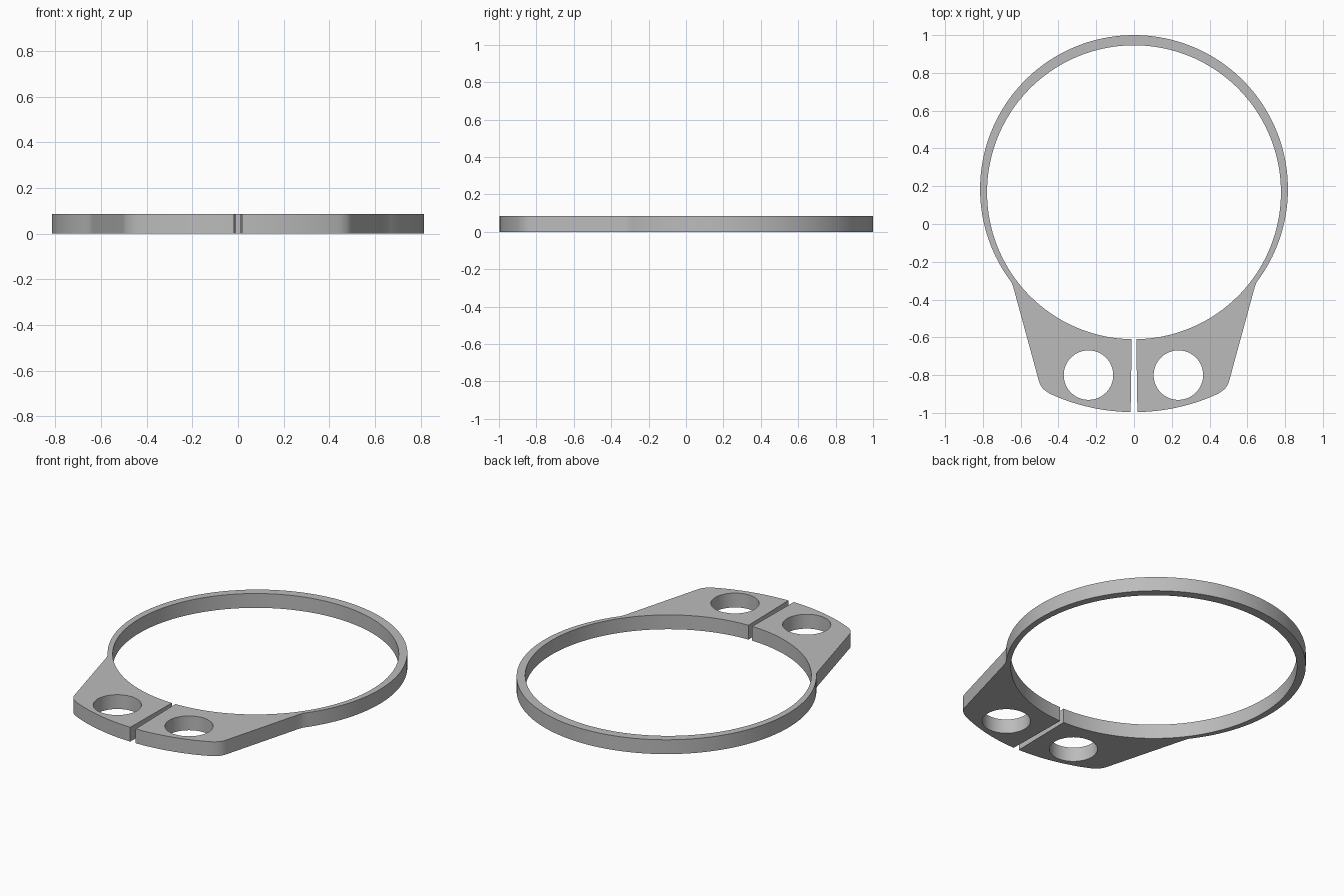
import bpy, bmesh
from math import pi, sin, cos, asin, atan2
from mathutils import Vector

cube = bpy.data.objects.get("Cube")
if cube:
    bpy.data.objects.remove(cube)

HEIGHT = 0.086
SHIFT = -0.003          # clamp details sit a hair off centre


def arc(cx, cy, r, a0, a1, n):
    return [Vector((cx + r * cos(a0 + (a1 - a0) * i / n),
                    cy + r * sin(a0 + (a1 - a0) * i / n))) for i in range(n + 1)]


def fillet(a, corner, b, n=8):
    a, corner, b = Vector(a), Vector(corner), Vector(b)
    return [a * (1 - t) ** 2 + corner * 2 * t * (1 - t) + b * t * t
            for t in (i / n for i in range(n + 1))]


# Half outline on +x: from the back of the ring, round the clamp ear, to the slit and back inside
outer = arc(0, 0.185, 0.815, pi / 2, -0.65, 56)
shoulder = fillet(outer.pop(), (0.638, -0.335), (0.632, -0.36), 5)
corner = fillet((0.504, -0.83), (0.492, -0.88), (0.43, -0.905))
front = arc(0, 0.074, 1.07, atan2(-0.979, 0.43), -pi / 2 + asin(0.018 / 1.07), 14)[1:]
inner = arc(0, 0.168, 0.778, -pi / 2 + asin(0.012 / 0.778), pi / 2, 90)
half_out = outer + shoulder + corner + front
mirror = lambda pts: [Vector((-p.x, p.y)) for p in reversed(pts)]

# Full C-shaped loop, split at the slit
right_side = half_out + inner[:-1]
outline = (half_out + inner + mirror(inner)[1:] + mirror(half_out)[:-1])
loops = [outline] + [arc(SHIFT + s * 0.238, -0.80, 0.131, 0, 2 * pi, 64)[:-1] for s in (-1, 1)]

# Filled, extruded profile
curve = bpy.data.curves.new("clamp_ring_profile", 'CURVE')
curve.dimensions = '2D'
curve.fill_mode = 'BOTH'
curve.extrude = HEIGHT / 2
for pts in loops:
    spline = curve.splines.new('POLY')
    spline.points.add(len(pts) - 1)
    for sp, p in zip(spline.points, pts):
        sp.co = (p.x, p.y, HEIGHT / 2 * 0, 1)
    spline.use_cyclic_u = True
helper = bpy.data.objects.new("profile_helper", curve)
bpy.context.collection.objects.link(helper)
bpy.context.view_layer.update()
mesh = bpy.data.meshes.new_from_object(helper.evaluated_get(bpy.context.evaluated_depsgraph_get()))
bpy.data.objects.remove(helper)

# Weld caps to walls and stand the part on the ground
bm = bmesh.new()
bm.from_mesh(mesh)
bmesh.ops.remove_doubles(bm, verts=bm.verts, dist=0.0001)
bmesh.ops.translate(bm, verts=bm.verts, vec=(0, 0, HEIGHT / 2))
bmesh.ops.recalc_face_normals(bm, faces=bm.faces)
bm.to_mesh(mesh)
bm.free()
ring = bpy.data.objects.new("clamp_ring", mesh)
bpy.context.collection.objects.link(ring)

# Plain grey
grey = bpy.data.materials.new("plain_grey")
grey.use_nodes = True
grey.diffuse_color = (0.5, 0.5, 0.5, 1)
grey.node_tree.nodes["Principled BSDF"].inputs["Base Color"].default_value = (0.5, 0.5, 0.5, 1)
mesh.materials.clear()
mesh.materials.append(grey)

bpy.context.view_layer.objects.active = ring
ring.select_set(True)
bpy.ops.object.shade_smooth_by_angle(angle=0.5)
